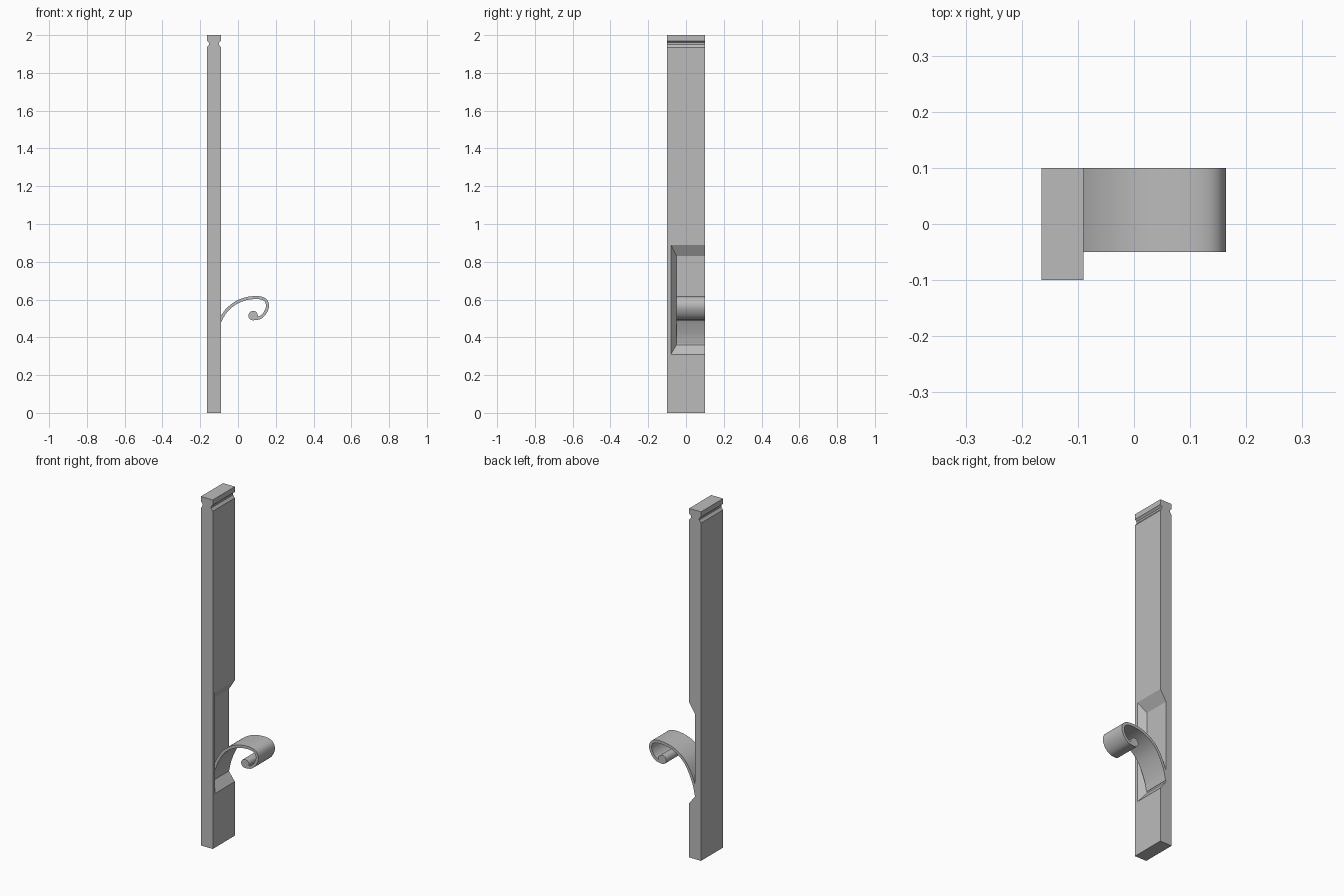
import bpy, bmesh, math
from mathutils import Vector

cube = bpy.data.objects.get("Cube")
if cube:
    bpy.data.objects.remove(cube, do_unlink=True)

GREY = (0.5, 0.5, 0.5, 1)
grey = bpy.data.materials.new("plain_grey")
grey.use_nodes = True
grey.diffuse_color = GREY
grey.node_tree.nodes["Principled BSDF"].inputs["Base Color"].default_value = GREY

LEFT, RIGHT = -0.165, -0.09      # plank faces in x
FLOOR = -0.128                   # bottom of the planed recess
FRONT, BACK = -0.1, 0.1
SHAVING_FRONT = -0.05


def extrude_profile(name, outline, y0, y1):
    """Solid made from an xz outline extruded along y."""
    bm = bmesh.new()
    face = bm.faces.new([bm.verts.new((x, y0, z)) for x, z in outline])
    new = bmesh.ops.extrude_face_region(bm, geom=[face])["geom"]
    verts = [v for v in new if isinstance(v, bmesh.types.BMVert)]
    bmesh.ops.translate(bm, vec=(0, y1 - y0, 0), verts=verts)
    bmesh.ops.recalc_face_normals(bm, faces=bm.faces)
    return finish(name, bm)


def finish(name, bm):
    mesh = bpy.data.meshes.new(name)
    bm.to_mesh(mesh)
    bm.free()
    mesh.materials.append(grey)
    obj = bpy.data.objects.new(name, mesh)
    bpy.context.collection.objects.link(obj)
    return obj


def smooth(obj):
    bpy.ops.object.select_all(action="DESELECT")
    obj.select_set(True)
    bpy.context.view_layer.objects.active = obj
    bpy.ops.object.shade_smooth_by_angle(angle=math.radians(35))


def spline(points, steps=8):
    """Smooth path through the given points."""
    p = [Vector(q) for q in points]
    p = [2 * p[0] - p[1]] + p + [2 * p[-1] - p[-2]]
    path = []
    for a, b, c, d in zip(p, p[1:], p[2:], p[3:]):
        for i in range(steps):
            t = i / steps
            path.append(0.5 * (2 * b + (c - a) * t + (2 * a - 5 * b + 4 * c - d) * t ** 2
                               + (3 * b - a - 3 * c + d) * t ** 3))
    return path + [p[-2]]


# Plank with a shallow groove round the top of both wide faces
groove = [(0, 0), (0, 1.935), (0.011, 1.95), (0.011, 1.96), (0, 1.97), (0, 2)]
outline = [(RIGHT - d, z) for d, z in groove] + [(LEFT + d, z) for d, z in reversed(groove)]
plank = extrude_profile("plank", outline, FRONT, BACK)

# Recess with sloping walls, open at the back edge
bm = bmesh.new()
for t in (-0.5, 1):              # t = 0 on the plank face, 1 on the recess floor
    x = RIGHT + (FLOOR - RIGHT) * t
    for y in (-0.08 + 0.03 * t, BACK + 0.1):
        for z in (0.31 + 0.05 * t, 0.89 - 0.06 * t):
            bm.verts.new((x, y, z))
bmesh.ops.convex_hull(bm, input=bm.verts)
bmesh.ops.recalc_face_normals(bm, faces=bm.faces)
cutter = finish("recess_cutter", bm)
cutter.hide_render = True
cut = plank.modifiers.new("recess", "BOOLEAN")
cut.object = cutter
cut.solver = "EXACT"
bpy.context.view_layer.objects.active = plank
bpy.ops.object.modifier_apply(modifier=cut.name)
bpy.data.objects.remove(cutter, do_unlink=True)

# Curled shaving peeling out of the recess
path = spline([(-0.133, 0.37), (-0.12, 0.425), (-0.09, 0.497), (-0.055, 0.548), (-0.005, 0.586),
               (0.05, 0.606), (0.11, 0.61), (0.145, 0.597), (0.156, 0.565), (0.142, 0.528),
               (0.115, 0.504), (0.08, 0.498)])
outer, inner = [], []
for i, p in enumerate(path):
    tangent = path[min(i + 1, len(path) - 1)] - path[max(i - 1, 0)]
    side = Vector((-tangent.y, tangent.x)).normalized() * 0.008
    outer.append(p + side)
    inner.append(p - side)
smooth(extrude_profile("curled_shaving", outer + inner[::-1], SHAVING_FRONT, BACK))

# Tight roll at the tip of the shaving
ring = [(0.08 + 0.025 * math.cos(a), 0.515 + 0.025 * math.sin(a))
        for a in (math.tau * i / 32 for i in range(32))]
smooth(extrude_profile("rolled_tip", ring, SHAVING_FRONT, BACK))
